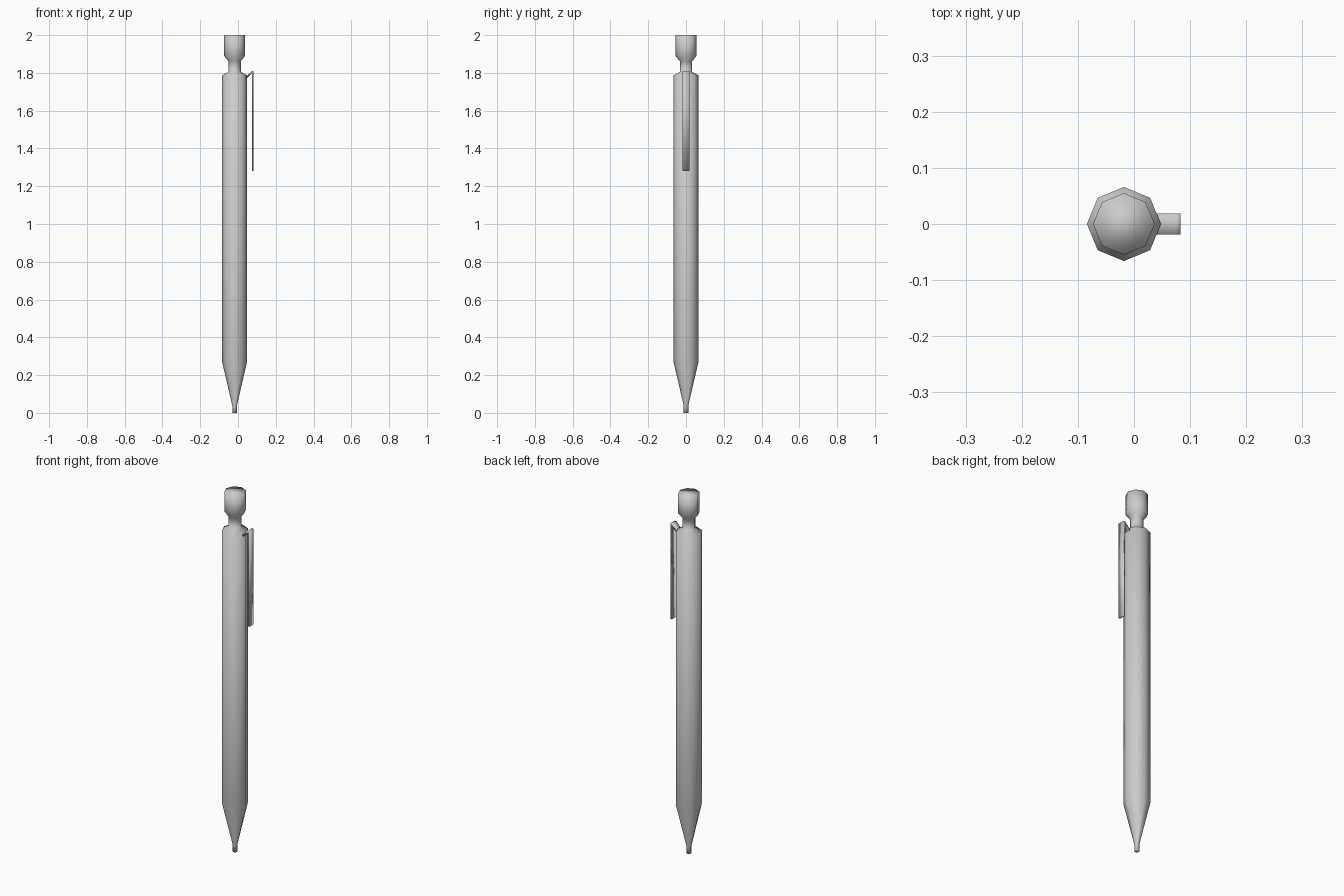
import bpy, bmesh, math

if "Cube" in bpy.data.objects:
    bpy.data.objects.remove(bpy.data.objects["Cube"])

CX = -0.018   # pen axis
SIDES = 8


def finish(bm, name):
    bmesh.ops.recalc_face_normals(bm, faces=bm.faces)
    for f in bm.faces:
        f.smooth = True
    mesh = bpy.data.meshes.new(name)
    bm.to_mesh(mesh)
    bm.free()
    obj = bpy.data.objects.new(name, mesh)
    bpy.context.collection.objects.link(obj)
    return obj


def lathe(name, profile):
    """Eight-sided turned part from (radius, z) pairs, capped at both ends."""
    bm = bmesh.new()
    rings = [[bm.verts.new((CX + r * math.cos(2 * math.pi * i / SIDES),
                            r * math.sin(2 * math.pi * i / SIDES), z))
              for i in range(SIDES)] for r, z in profile]
    for a, b in zip(rings, rings[1:]):
        for i in range(SIDES):
            j = (i + 1) % SIDES
            bm.faces.new((a[i], a[j], b[j], b[i]))
    bm.faces.new(rings[0][::-1])
    bm.faces.new(rings[-1])
    return finish(bm, name)


def extrude_y(name, outline, half_width):
    """Solid strip from an (x, z) outline."""
    bm = bmesh.new()
    face = bm.faces.new([bm.verts.new((x, -half_width, z)) for x, z in outline])
    geom = bmesh.ops.extrude_face_region(bm, geom=[face])["geom"]
    for v in geom:
        if isinstance(v, bmesh.types.BMVert):
            v.co.y = half_width
    return finish(bm, name)


# Barrel with tapered point, stepped shoulder, neck and push button
lathe("pen_body", [
    (0.012, 0.0), (0.012, 0.037), (0.066, 0.27), (0.066, 1.787),
    (0.033, 1.805), (0.033, 1.862), (0.055, 1.889), (0.055, 2.0)])

# Pocket clip: sloped arm leaving the shoulder, then a long straight strip
extrude_y("pocket_clip", [
    (0.036, 1.782), (0.046, 1.782), (0.072, 1.810), (0.083, 1.810),
    (0.083, 1.28), (0.073, 1.28), (0.073, 1.797), (0.047, 1.772),
    (0.036, 1.772)], 0.019)
